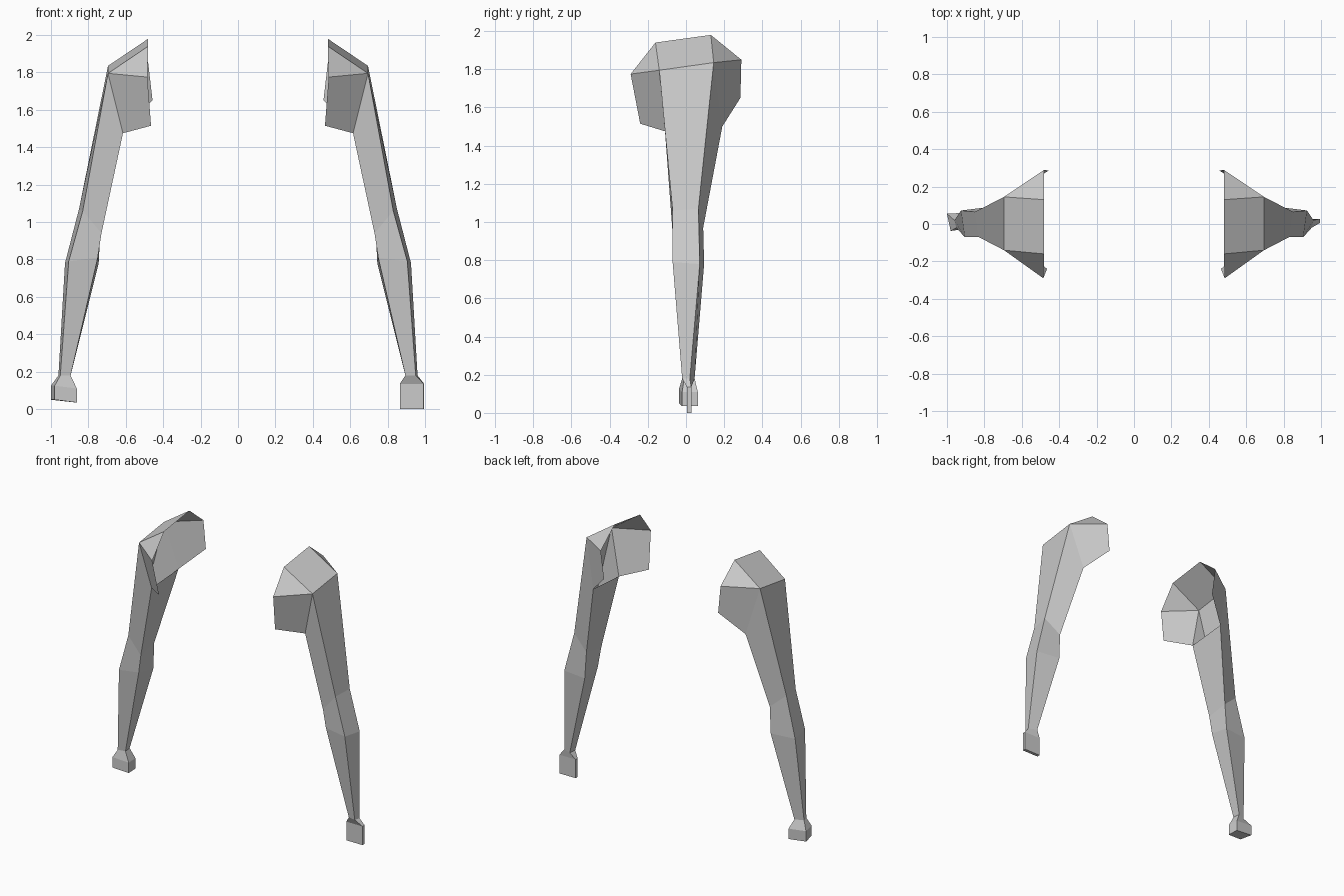
import bpy, bmesh

# Shoulder opening: top, front and back rim points (x, y, z)
TOP = [(0.48, -0.16, 1.94), (0.48, 0.13, 1.98)]
FRONT = [(0.485, -0.29, 1.775), (0.465, -0.24, 1.515)]
BACK = [(0.48, 0.29, 1.85), (0.457, 0.285, 1.65)]

# Arm cross-sections: outer front, outer back, inner back, inner front
ARM = [
    [(0.695, -0.14, 1.795), (0.695, 0.145, 1.835), (0.61, 0.19, 1.50), (0.615, -0.11, 1.475)],
    [(0.83, -0.07, 1.06), (0.85, 0.065, 1.07), (0.735, 0.09, 0.97), (0.73, -0.07, 0.94)],
    [(0.905, -0.07, 0.79), (0.925, 0.072, 0.78), (0.745, 0.095, 0.78), (0.75, -0.065, 0.81)],
    [(0.95, -0.02, 0.18), (0.96, 0.02, 0.18), (0.90, 0.045, 0.18), (0.895, -0.01, 0.18)],
]

# Hand outlines (upper edge), each with the distance down to the lower edge
FLAT_HAND = ([(0.993, 0.005, 0.135), (0.995, 0.028, 0.135), (0.865, 0.028, 0.135), (0.865, 0.005, 0.135)], 0.135)
BOX_HAND = ([(0.98, -0.037, 0.125), (1.0, 0.055, 0.125), (0.865, 0.062, 0.11), (0.862, -0.02, 0.11)], 0.075)


def build_arm(name, side, hand):
    bm = bmesh.new()

    def verts(points):
        return [bm.verts.new((side * x, y, z)) for x, y, z in points]

    upper, drop = hand
    lower = [(x, y, z - drop) for x, y, z in upper]
    rings = [verts(r) for r in ARM + [upper, lower]]

    # Arm and hand sides, closed at the fingertips
    for a, b in zip(rings, rings[1:]):
        for i in range(4):
            j = (i + 1) % 4
            bm.faces.new((a[i], a[j], b[j], b[i]))
    bm.faces.new(rings[-1])

    # Open shoulder cap
    t, f, k = verts(TOP), verts(FRONT), verts(BACK)
    of, ob, ib, inf = rings[0]
    for face in ((t[0], t[1], ob, of), (t[0], of, f[0]), (f[0], of, inf, f[1]),
                 (t[1], k[0], ob), (k[0], k[1], ib, ob)):
        bm.faces.new(face)

    bmesh.ops.recalc_face_normals(bm, faces=bm.faces[:])
    mesh = bpy.data.meshes.new(name)
    bm.to_mesh(mesh)
    bm.free()
    bpy.context.collection.objects.link(bpy.data.objects.new(name, mesh))


build_arm("right_arm", 1, FLAT_HAND)
build_arm("left_arm", -1, BOX_HAND)
